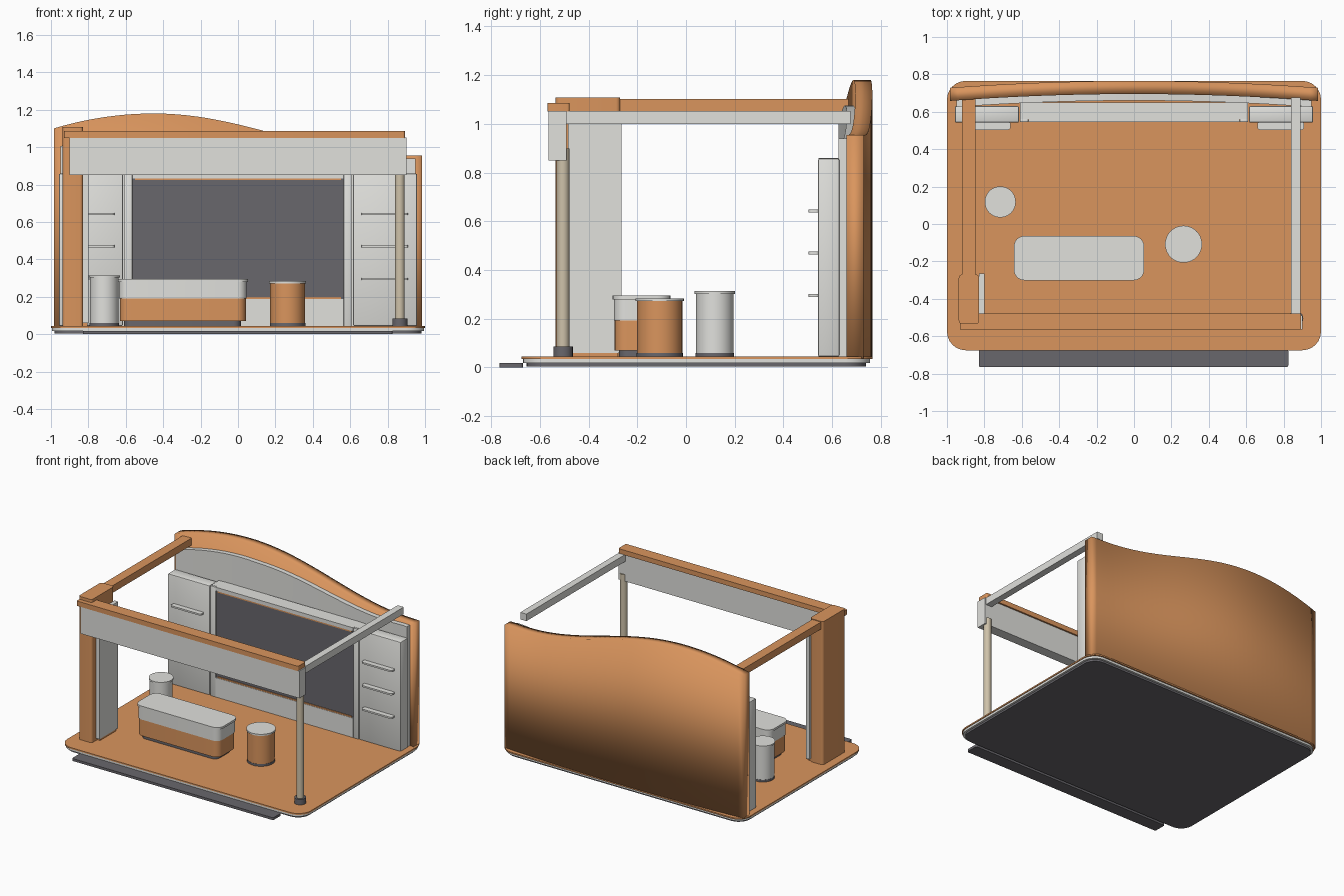
import bpy, bmesh, math

cube = bpy.data.objects.get("Cube")
if cube:
    bpy.data.objects.remove(cube, do_unlink=True)


def material(name, r, g, b):
    m = bpy.data.materials.new(name)
    m.use_nodes = True
    m.diffuse_color = (r, g, b, 1)
    bsdf = next(n for n in m.node_tree.nodes if n.type == 'BSDF_PRINCIPLED')
    bsdf.inputs["Base Color"].default_value = (r, g, b, 1)
    return m


ORANGE = material("orange", 0.70, 0.30, 0.11)
WHITE = material("off white", 0.75, 0.75, 0.72)
GREY = material("dark grey", 0.14, 0.135, 0.15)
BEIGE = material("beige", 0.62, 0.54, 0.40)


def finish(bm, name, mat, angle=40):
    bmesh.ops.recalc_face_normals(bm, faces=bm.faces[:])
    mesh = bpy.data.meshes.new(name)
    bm.to_mesh(mesh)
    bm.free()
    mesh.materials.append(mat)
    obj = bpy.data.objects.new(name, mesh)
    bpy.context.scene.collection.objects.link(obj)
    bpy.ops.object.select_all(action='DESELECT')
    obj.select_set(True)
    bpy.context.view_layer.objects.active = obj
    if angle:
        bpy.ops.object.shade_smooth_by_angle(angle=math.radians(angle))
    else:
        bpy.ops.object.shade_smooth()
    return obj


def block(name, mat, xs, ys, zs, corner=0.0, edge=0.0):
    """Box from ranges, with rounded upright corners and softened rims."""
    bm = bmesh.new()
    bmesh.ops.create_cube(bm, size=1)
    for v in bm.verts:
        for i, (lo, hi) in enumerate((xs, ys, zs)):
            v.co[i] = hi if v.co[i] > 0 else lo
    if corner:
        upright = [e for e in bm.edges if abs(e.verts[0].co.z - e.verts[1].co.z) > 1e-5]
        bmesh.ops.bevel(bm, geom=upright, offset=corner, segments=6, profile=0.5, affect='EDGES')
    if edge:
        rims = [e for e in bm.edges if e.calc_face_angle(0) > 1]
        bmesh.ops.bevel(bm, geom=rims, offset=edge, segments=2, profile=0.5, affect='EDGES')
    return finish(bm, name, mat)


def drum(name, mat, x, y, radius, z0, z1):
    bm = bmesh.new()
    bmesh.ops.create_cone(bm, cap_ends=True, segments=40, radius1=radius, radius2=radius, depth=z1 - z0)
    bmesh.ops.translate(bm, verts=bm.verts[:], vec=(x, y, (z0 + z1) / 2))
    return finish(bm, name, mat)


def wave(x):
    """Height of the back wall's flowing top edge."""
    if x < -0.45:
        return 1.18 - 0.08 * ((x + 0.45) / 0.535) ** 2
    t = min(1, (x + 0.45) / 1.32)
    return 0.955 + 0.225 * (1 + math.cos(math.pi * t)) / 2


def bowed_wall(name, mat, half, front, back, z0, top, angle, steps=48):
    """Wall bowed in plan with a shaped top edge."""
    bm = bmesh.new()
    rings = []
    for i in range(steps + 1):
        x = half * (2 * i / steps - 1)
        bow = 0.038 * x * x
        f, b = front - bow, back - bow
        rings.append([bm.verts.new(p) for p in
                      ((x, f, z0), (x, b, z0), (x, b, top(x)), (x, f, top(x)))])
    for a, b in zip(rings, rings[1:]):
        for k in range(4):
            n = (k + 1) % 4
            bm.faces.new((a[k], a[n], b[n], b[k]))
    bm.faces.new(rings[0])
    bm.faces.new(rings[-1])
    return finish(bm, name, mat, angle)


# Platform layers and entry step
block("base_underside", GREY, (-0.98, 0.98), (-0.655, 0.74), (0.004, 0.018), 0.09)
block("base_trim", WHITE, (-0.995, 0.995), (-0.67, 0.755), (0.018, 0.034), 0.1)
block("floor", ORANGE, (-1, 1), (-0.675, 0.765), (0.034, 0.044), 0.1)
block("front_step", GREY, (-0.83, 0.825), (-0.765, -0.67), (0, 0.018), 0.01)

# Curved back wall and its inner lining
bowed_wall("back_wall", ORANGE, 0.983, 0.695, 0.765, 0.036, wave, 0)
bowed_wall("wall_lining", WHITE, 0.95, 0.66, 0.696, 0.04,
           lambda x: wave(x) - 0.015 - 0.09 * min(1, max(0, (0.9 - x) / 1.2)), 40)

# Display board in the middle of the back wall
block("board_frame", WHITE, (-0.61, 0.61), (0.56, 0.65), (0.04, 0.86))
for side in (-1, 1):
    xs = sorted((side * 0.565, side * 0.61))
    block("board_side_rail", WHITE, xs, (0.545, 0.56), (0.04, 0.86), 0, 0.004)
block("board_lower_rail", WHITE, (-0.565, 0.565), (0.545, 0.56), (0.04, 0.188))
block("board_upper_rail", WHITE, (-0.565, 0.565), (0.545, 0.56), (0.833, 0.86))
block("board_screen", GREY, (-0.565, 0.565), (0.553, 0.561), (0.188, 0.833))
for z in (0.188, 0.823):
    block("screen_accent", ORANGE, (-0.55, 0.55), (0.547, 0.555), (z, z + 0.01))

# Side cabinets with shelves
for side, label in ((-1, "right"), (1, "left")):
    xs = sorted((side * 0.615, side * 0.958))
    block(label + "_cabinet", WHITE, xs, (0.542, 0.63), (0.044, 0.858), 0, 0.008)
    xs = sorted((side * 0.66, side * 0.91))
    for z in (0.295, 0.47, 0.643):
        block(label + "_shelf", WHITE, xs, (0.503, 0.548), (z - 0.006, z + 0.006), 0.015)

# Front column, side panel and roof beams
block("corner_column", ORANGE, (-0.937, -0.828), (-0.535, -0.27), (0.04, 1.108), 0.018)
block("column_panel", WHITE, (-0.83, -0.80), (-0.485, -0.265), (0.06, 1.0))
block("panel_foot", ORANGE, (-0.83, -0.805), (-0.47, -0.28), (0.04, 0.06))
block("right_roof_beam", ORANGE, (-0.92, -0.848), (-0.3, 0.69), (1.05, 1.103))
block("left_roof_beam", WHITE, (0.84, 0.89), (-0.5, 0.675), (1.0, 1.052))
block("front_fascia", WHITE, (-0.9, 0.9), (-0.565, -0.49), (0.85, 1.052))
block("fascia_cap", ORANGE, (-0.93, 0.892), (-0.568, -0.478), (1.05, 1.086), 0.01)

# Slim support post
drum("support_post", BEIGE, 0.865, -0.505, 0.026, 0.08, 0.9)
drum("post_foot", GREY, 0.865, -0.505, 0.04, 0.044, 0.085)

# Low counter
block("counter_plinth", GREY, (-0.61, 0.015), (-0.275, -0.09), (0.044, 0.072), 0.04)
block("counter_body", ORANGE, (-0.632, 0.042), (-0.293, -0.073), (0.07, 0.192), 0.05)
block("counter_upper", WHITE, (-0.636, 0.046), (-0.296, -0.069), (0.192, 0.28), 0.05)
block("counter_top", WHITE, (-0.642, 0.054), (-0.301, -0.064), (0.28, 0.295), 0.055)

# Round pedestals
for label, mat, x, y, r, top in (("orange", ORANGE, 0.265, -0.108, 0.093, 0.272),
                                 ("white", WHITE, -0.715, 0.118, 0.077, 0.302)):
    drum(label + "_pedestal_base", GREY, x, y, r + 0.002, 0.044, 0.06)
    drum(label + "_pedestal", mat, x, y, r, 0.06, top)
    drum(label + "_pedestal_top", WHITE, x, y, r + 0.006, top, top + 0.012)
